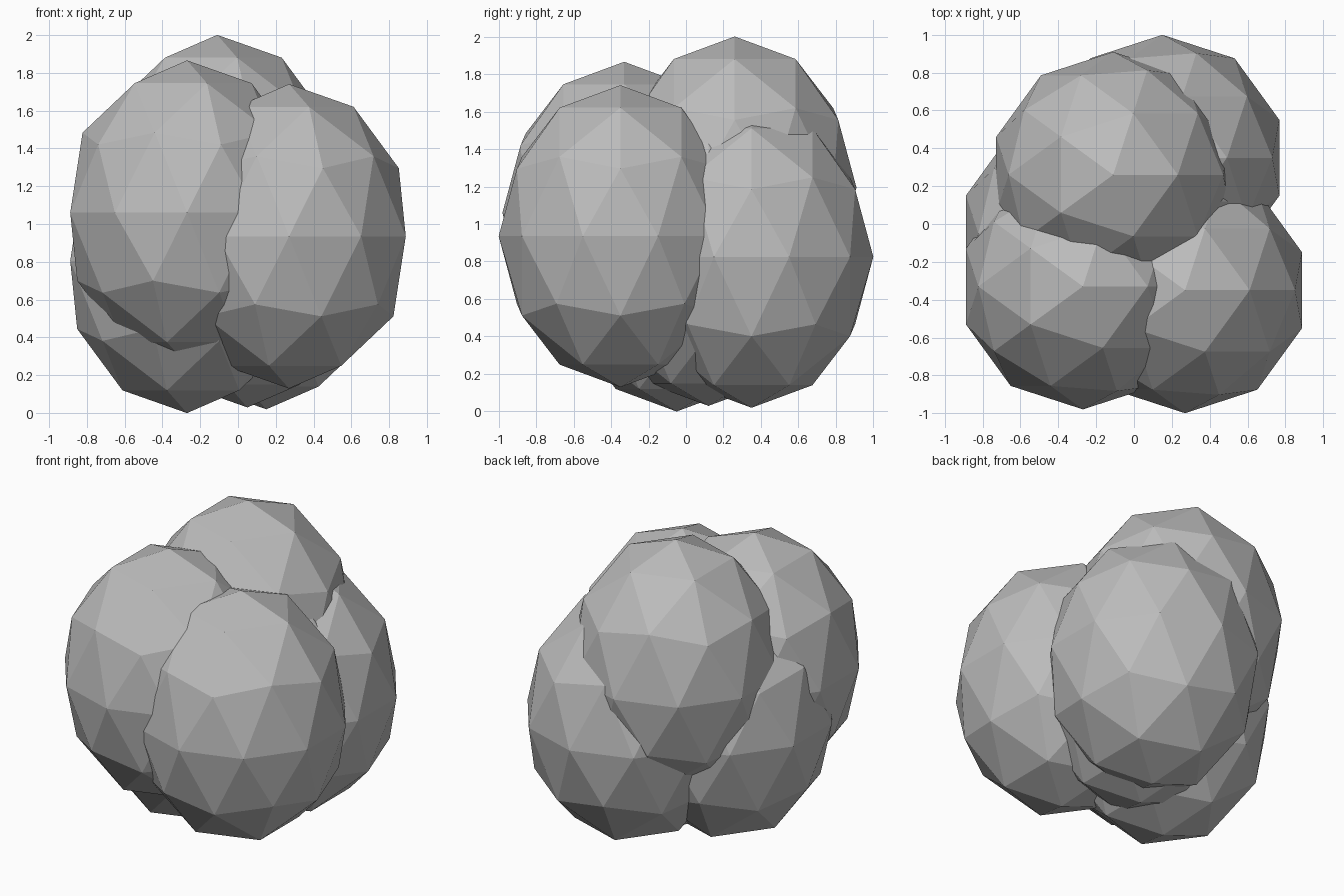
import bpy

# Remove the default cube only
default = bpy.data.objects.get("Cube")
if default:
    bpy.data.objects.remove(default, do_unlink=True)

# Single flat material
grey = bpy.data.materials.new("plain_grey")
grey.use_nodes = True
colour = (0.5, 0.5, 0.5, 1.0)
grey.diffuse_color = colour
shader = next(n for n in grey.node_tree.nodes if n.type == "BSDF_PRINCIPLED")
shader.inputs["Base Color"].default_value = colour
shader.inputs["Roughness"].default_value = 0.8

RADIUS = 0.65    # sideways radius shared by every lobe
STRETCH = 1.24   # lobes are taller than wide


def lobe(name, centre):
    """One faceted, upright egg-shaped lobe of the cluster."""
    bpy.ops.mesh.primitive_ico_sphere_add(subdivisions=2, radius=RADIUS, location=centre)
    ob = bpy.context.object
    ob.name = ob.data.name = name
    ob.scale.z = STRETCH
    bpy.ops.object.transform_apply(location=False, rotation=False, scale=True)
    bpy.ops.object.shade_flat()
    ob.data.materials.append(grey)
    return ob


# Overlapping lobes around a central core
lobes = {
    "front_left_lobe": (0.27, -0.35, 0.935),
    "front_right_lobe": (-0.27, -0.33, 1.06),
    "lower_right_lobe": (-0.27, -0.05, 0.805),
    "top_lobe": (-0.11, 0.26, 1.195),
    "back_left_lobe": (0.15, 0.35, 0.825),
    "core_lobe": (0.05, 0.12, 0.835),
}
for name, centre in lobes.items():
    lobe(name, centre)
